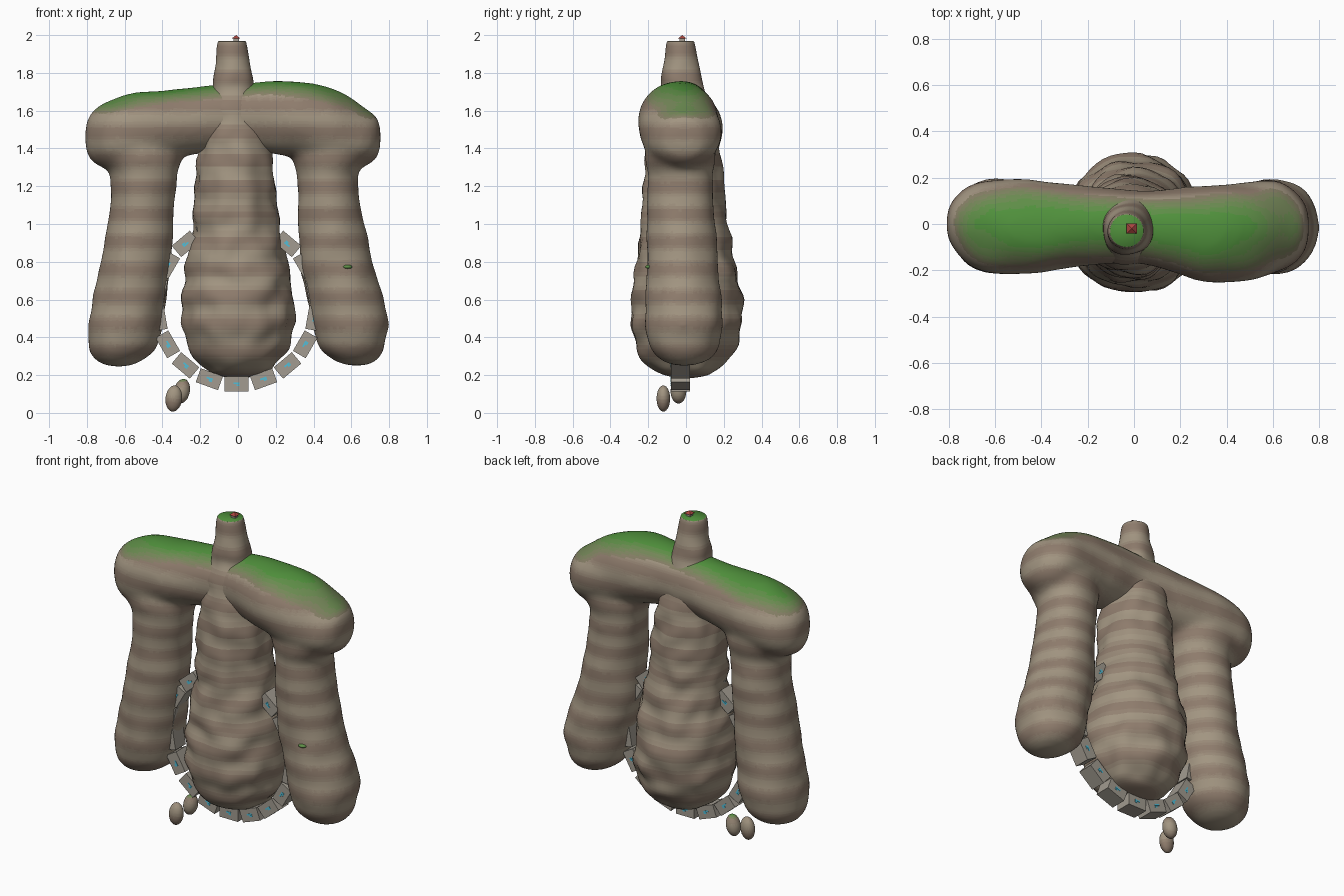
import bpy, bmesh, math
from mathutils import Vector, Matrix, noise

if "Cube" in bpy.data.objects:
    bpy.data.objects.remove(bpy.data.objects["Cube"])

BAND = 0.145


def material(name, rgb):
    m = bpy.data.materials.new(name)
    m.diffuse_color = (*rgb, 1)
    m.use_nodes = True
    m.node_tree.nodes["Principled BSDF"].inputs["Base Color"].default_value = m.diffuse_color
    return m


def blend(a, b, t):
    return tuple(p + (q - p) * t for p, q in zip(a, b))


LIGHT, BROWN, GREEN = (0.36, 0.30, 0.22), (0.27, 0.20, 0.15), (0.08, 0.28, 0.045)
rocks = [material(f"rock_{i}", blend(LIGHT, BROWN, i / 4)) for i in range(5)]
mosses = [material(f"moss_{i}", blend(BROWN, GREEN, (i + 1) / 6)) for i in range(6)]
stone = material("ring_stone", (0.36, 0.33, 0.28))
blue = material("blue_rune", (0.08, 0.52, 0.70))
red = material("red_roof", (0.40, 0.06, 0.05))


def add_object(name, bm, mats=(), smooth=False):
    bmesh.ops.recalc_face_normals(bm, faces=bm.faces)
    me = bpy.data.meshes.new(name)
    bm.to_mesh(me)
    bm.free()
    for m in mats:
        me.materials.append(m)
    for p in me.polygons:
        p.use_smooth = smooth
    ob = bpy.data.objects.new(name, me)
    bpy.context.collection.objects.link(ob)
    return ob


def paint(ob, moss_z):
    """Banded rock, with moss on upward faces above moss_z."""
    for m in rocks + mosses:
        ob.data.materials.append(m)
    for p in ob.data.polygons:
        t = 0.5 + 0.5 * math.sin(math.tau * p.center.z / BAND)
        p.material_index = min(4, int(t * 5))
        g = (p.normal.z - 0.6) / 0.38
        if p.center.z > moss_z and g > 0:
            p.material_index = 5 + min(5, int(g * 6))
        p.use_smooth = True


def spline(keys, n):
    """Catmull-Rom resampling of section keys."""
    out = []
    for i in range(len(keys) - 1):
        a, b = keys[max(i - 1, 0)], keys[i]
        c, d = keys[i + 1], keys[min(i + 2, len(keys) - 1)]
        for s in range(n):
            t = s / n
            out.append([0.5 * (2 * q + (r - p) * t + (2 * p - 5 * q + 4 * r - u) * t * t
                               + (3 * q - p - 3 * r + u) * t ** 3)
                        for p, q, r, u in zip(a, b, c, d)])
    return out + [list(keys[-1])]


def loft(bm, keys, along_x=False, seg=40, n=6, rough=0.012, rib=0.004, freq=6):
    """Keys: (position, centre a, centre b, radius a, radius b)."""
    rings = []
    for pos, ca, cb, ra, rb in spline(keys, n):
        ring = []
        for k in range(seg):
            a = math.tau * k / seg
            ua, ub = math.cos(a), math.sin(a)
            d = rib * math.sin(math.tau * pos / BAND)
            probe = Vector((pos, ca + ra * ua, cb + rb * ub)) * freq
            d += rough * noise.noise(probe)
            d *= min(1, max(0, (ra - 0.04) / 0.12))
            p = (ca + (ra + d) * ua, cb + (rb + d) * ub)
            ring.append(bm.verts.new((pos, *p) if along_x else (*p, pos)))
        rings.append(ring)
    for r0, r1 in zip(rings, rings[1:]):
        for k in range(seg):
            j = (k + 1) % seg
            bm.faces.new((r0[k], r0[j], r1[j], r1[k]))
    bm.faces.new(rings[0])
    bm.faces.new(rings[-1])


# Arch: two pillars and a lintel fused into one soft rock
bm = bmesh.new()
loft(bm, [(0.245, -0.63, -0.01, 0.04, 0.04), (0.275, -0.63, -0.01, 0.12, 0.13),
          (0.36, -0.61, -0.01, 0.185, 0.19), (0.5, -0.59, -0.01, 0.20, 0.205),
          (0.8, -0.54, -0.02, 0.185, 0.195), (1.2, -0.50, -0.02, 0.172, 0.18),
          (1.35, -0.51, -0.02, 0.205, 0.19), (1.5, -0.52, -0.01, 0.2, 0.17)])
loft(bm, [(0.25, 0.63, -0.01, 0.04, 0.04), (0.28, 0.62, -0.01, 0.12, 0.13),
          (0.37, 0.60, -0.01, 0.182, 0.19), (0.5, 0.595, -0.01, 0.205, 0.205),
          (0.8, 0.52, -0.02, 0.193, 0.19), (1.2, 0.475, -0.03, 0.16, 0.175),
          (1.35, 0.485, -0.03, 0.19, 0.185), (1.5, 0.50, -0.02, 0.18, 0.16)])
loft(bm, [(-0.81, 0, 1.46, 0.03, 0.03), (-0.785, 0, 1.46, 0.10, 0.12),
          (-0.70, -0.01, 1.465, 0.18, 0.18), (-0.55, -0.01, 1.49, 0.21, 0.205),
          (-0.3, -0.01, 1.535, 0.185, 0.185), (0, -0.01, 1.57, 0.16, 0.175),
          (0.3, -0.04, 1.555, 0.205, 0.205), (0.5, -0.03, 1.505, 0.215, 0.21),
          (0.65, -0.01, 1.465, 0.185, 0.17), (0.735, -0.01, 1.46, 0.11, 0.11),
          (0.755, -0.01, 1.46, 0.03, 0.03)], along_x=True, rib=0)
arch = add_object("rock_arch", bm)
rm = arch.modifiers.new("fuse", 'REMESH')
rm.mode, rm.voxel_size = 'VOXEL', 0.016
sm = arch.modifiers.new("soften", 'SMOOTH')
sm.factor, sm.iterations = 0.5, 22
deps = bpy.context.evaluated_depsgraph_get()
arch.data = bpy.data.meshes.new_from_object(arch.evaluated_get(deps))
arch.modifiers.clear()
paint(arch, 1.5)

# Central spire: hangs under the lintel and pokes out above it
profile = [(0.185, 0.04), (0.205, 0.13), (0.26, 0.21), (0.38, 0.277), (0.5, 0.297),
           (0.65, 0.29), (0.8, 0.265), (1.0, 0.228), (1.2, 0.214), (1.4, 0.19),
           (1.55, 0.163), (1.7, 0.124), (1.77, 0.108), (1.87, 0.087), (1.955, 0.074),
           (1.968, 0.069)]
bm = bmesh.new()
loft(bm, [(z, -0.022 * max(0, z - 0.6), -0.02 * max(0, z - 0.6), r, r)
          for z, r in profile], seg=56, rough=0.022, rib=0.004, freq=9)
spire = add_object("central_spire", bm)
paint(spire, 1.9)

# Ring of carved blocks with a small blue rune on the front and back faces
for i in range(18):
    a = math.tau * i / 18
    place = (Matrix.Translation((-0.008, -0.03, 0.573)) @ Matrix.Rotation(a, 4, 'Y')
             @ Matrix.Translation((0, 0, -0.42)))
    bm = bmesh.new()
    bmesh.ops.create_cube(bm, size=1, matrix=place @ Matrix.Diagonal((0.125, 0.10, 0.078, 1)))
    add_object(f"ring_block_{i + 1}", bm, [stone])
    bm = bmesh.new()
    for w, h, x, z in ((0.034, 0.009, 0, 0.004), (0.018, 0.009, 0.008, -0.006)):
        for side in (-0.05, 0.05):
            bmesh.ops.create_cube(bm, size=1, matrix=place @ Matrix.Translation((x, side, z))
                                  @ Matrix.Diagonal((w, 0.004, h, 1)))
    add_object(f"ring_rune_{i + 1}", bm, [blue])

# Loose pebbles below the ring
for i, (loc, size, tilt) in enumerate([((-0.34, -0.12, 0.076), (0.044, 0.036, 0.07), 0.1),
                                       ((-0.297, -0.04, 0.115), (0.042, 0.042, 0.066), 0.2)]):
    bm = bmesh.new()
    bmesh.ops.create_icosphere(bm, subdivisions=3, radius=1,
                               matrix=Matrix.Translation(loc) @ Matrix.Rotation(tilt, 4, 'Y')
                               @ Matrix.Diagonal((*size, 1)))
    paint(add_object(f"pebble_{i + 1}", bm), 0.16)

# Moss tuft on the right pillar
bm = bmesh.new()
bmesh.ops.create_icosphere(bm, subdivisions=2, radius=1,
                           matrix=Matrix.Translation((0.58, -0.195, 0.773))
                           @ Matrix.Diagonal((0.026, 0.022, 0.011, 1)))
add_object("moss_tuft", bm, [mosses[4]], True)

# Tiny shrine on the summit
bm = bmesh.new()
bmesh.ops.create_cube(bm, size=1, matrix=Matrix.Translation((-0.01, -0.02, 1.972))
                      @ Matrix.Diagonal((0.03, 0.03, 0.026, 1)))
add_object("shrine_walls", bm, [stone])
bm = bmesh.new()
bmesh.ops.create_cone(bm, cap_ends=True, segments=4, radius1=0.031, radius2=0, depth=0.017,
                      matrix=Matrix.Translation((-0.01, -0.02, 1.9915))
                      @ Matrix.Rotation(math.pi / 4, 4, 'Z'))
add_object("shrine_roof", bm, [red])
